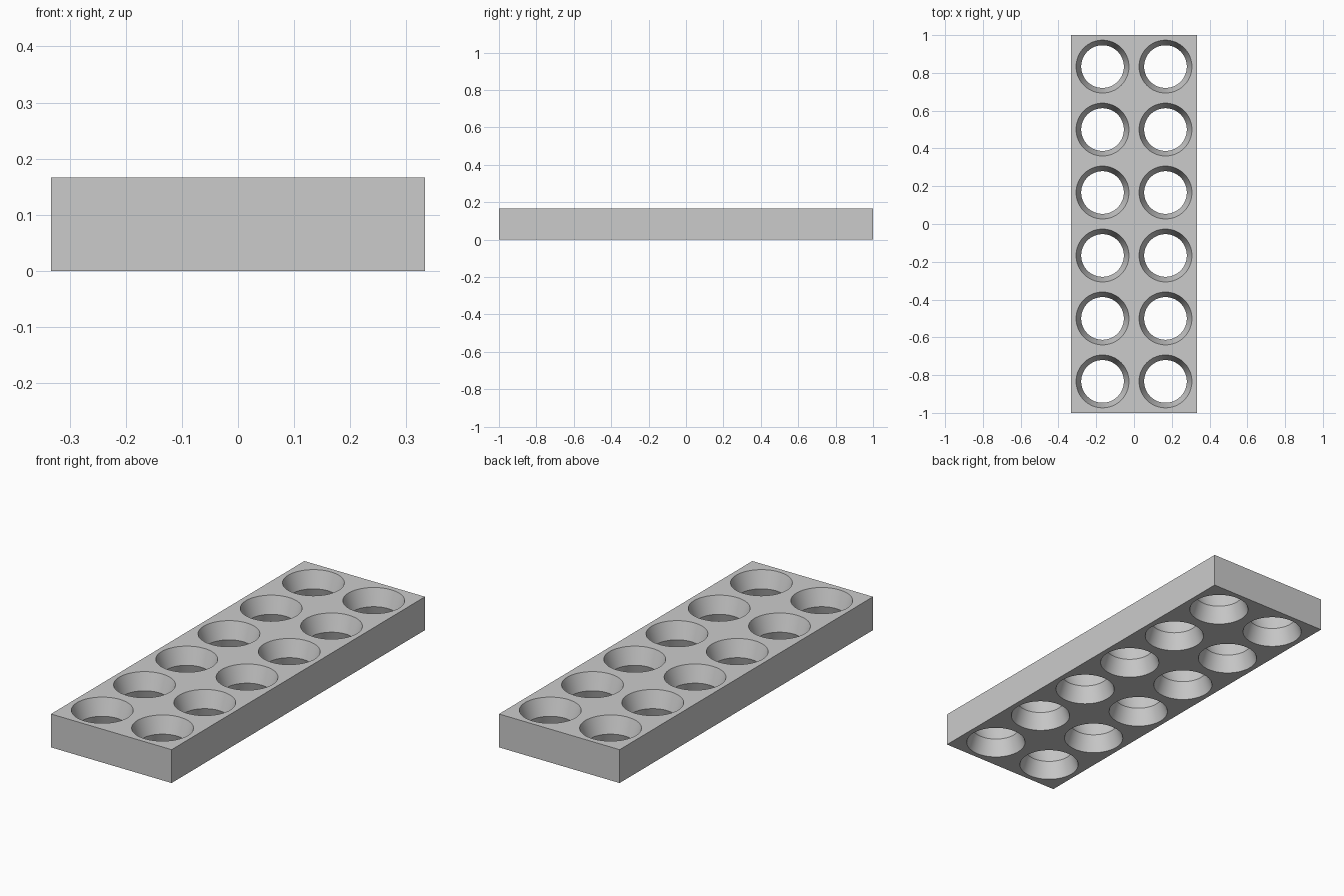
import bpy, bmesh, math
from mathutils import Matrix

cube = bpy.data.objects.get("Cube")
if cube:
    bpy.data.objects.remove(cube, do_unlink=True)

CELL = 1 / 3              # spacing of the holes
THICK = CELL / 2
COLS, ROWS = 2, 6
RIM, WAIST = 0.14, 0.113  # hole radius at the faces and at mid height
SIDES = 64


def mesh_object(name, bm):
    bmesh.ops.recalc_face_normals(bm, faces=bm.faces)
    mesh = bpy.data.meshes.new(name)
    bm.to_mesh(mesh)
    bm.free()
    obj = bpy.data.objects.new(name, mesh)
    bpy.context.collection.objects.link(obj)
    return obj


def hourglass(bm, x, y):
    """Closed lathe shape, waisted at mid height, running past both faces."""
    over = 0.25
    flare = RIM + (RIM - WAIST) * over * 2
    profile = [(flare, -over), (WAIST, 0.5), (flare, 1 + over)]
    rings = []
    for radius, level in profile:
        ring = bmesh.ops.create_circle(
            bm, segments=SIDES, radius=radius,
            matrix=Matrix.Translation((x, y, level * THICK)))["verts"]
        rings.append(ring)
    for low, high in zip(rings, rings[1:]):
        for i in range(SIDES):
            j = (i + 1) % SIDES
            bm.faces.new((low[i], low[j], high[j], high[i]))
    bm.faces.new(rings[0])
    bm.faces.new(rings[-1])


grey = bpy.data.materials.new("grey")
grey.use_nodes = True
colour = (0.6, 0.6, 0.6, 1)
grey.diffuse_color = colour
grey.node_tree.nodes["Principled BSDF"].inputs["Base Color"].default_value = colour

# Solid plate
bm = bmesh.new()
bmesh.ops.create_cube(bm, size=1, matrix=Matrix.Translation((0, 0, THICK / 2))
                      @ Matrix.Diagonal((COLS * CELL, ROWS * CELL, THICK, 1)))
plate = mesh_object("perforated_plate", bm)
plate.data.materials.append(grey)

# Grid of waisted holes
bm = bmesh.new()
for col in range(COLS):
    for row in range(ROWS):
        hourglass(bm, (col - (COLS - 1) / 2) * CELL, (row - (ROWS - 1) / 2) * CELL)
cutter = mesh_object("hole_cutter", bm)
cutter.data.materials.append(grey)
cutter.hide_render = True

cut = plate.modifiers.new("holes", "BOOLEAN")
cut.operation = "DIFFERENCE"
cut.solver = "EXACT"
cut.object = cutter

bpy.ops.object.select_all(action="DESELECT")
plate.select_set(True)
bpy.context.view_layer.objects.active = plate
bpy.ops.object.modifier_apply(modifier=cut.name)
bpy.data.objects.remove(cutter, do_unlink=True)

# Round hole walls, crisp rims and waists
bpy.ops.object.shade_smooth_by_angle(angle=math.radians(20))
